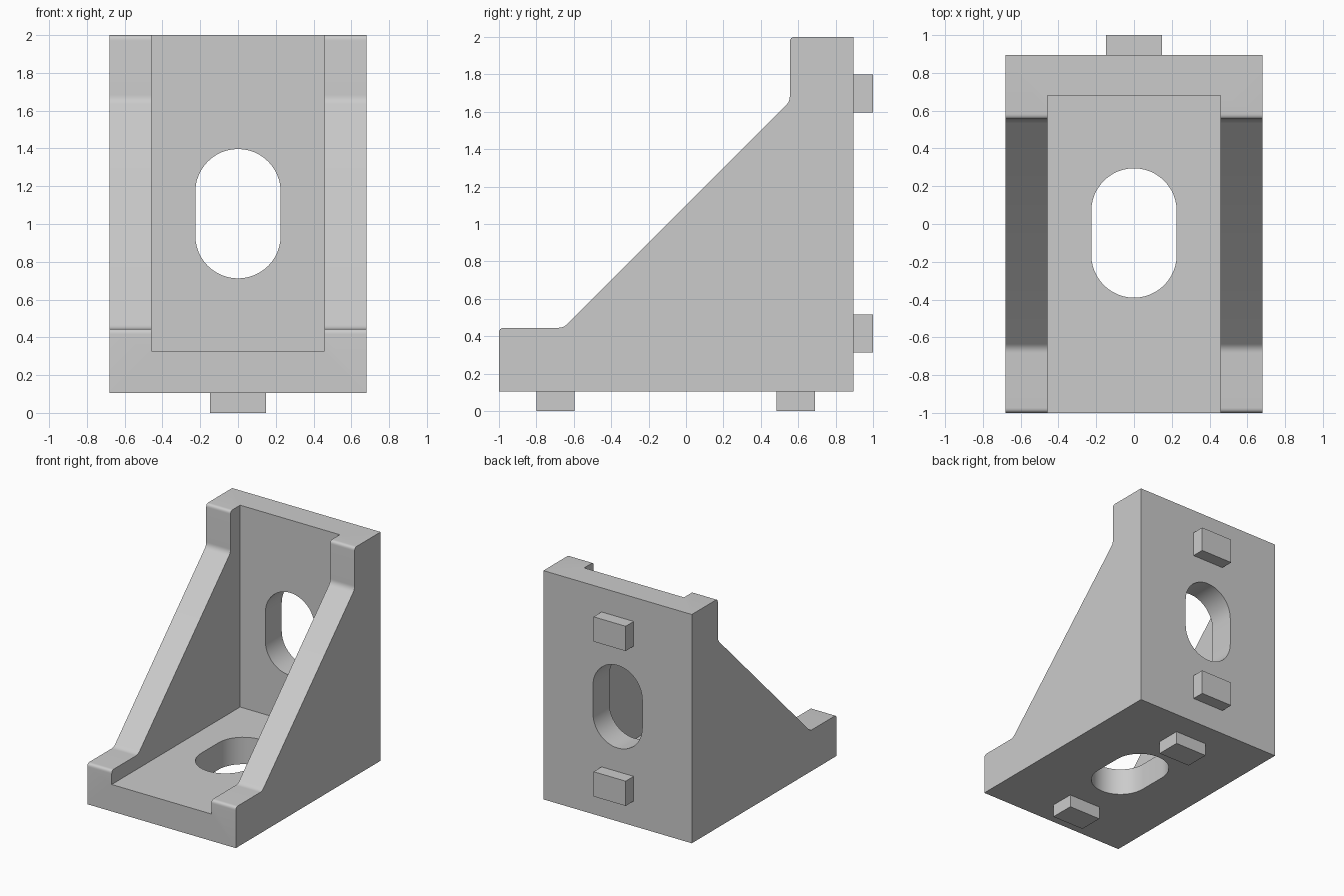
import bpy
import bmesh
from math import cos, sin, pi, radians
from mathutils import Vector

cube = bpy.data.objects.get("Cube")
if cube:
    bpy.data.objects.remove(cube, do_unlink=True)

grey = bpy.data.materials.new("cast grey")
grey.use_nodes = True
GREY = (0.6, 0.6, 0.6, 1)
grey.diffuse_color = GREY
grey.node_tree.nodes["Principled BSDF"].inputs["Base Color"].default_value = GREY

BACK, BOTTOM = 0.895, 0.105      # outer mounting planes


def prism(name, points, depth):
    """Extrude a closed loop of 3D points along a depth vector."""
    bm = bmesh.new()
    face = bm.faces.new([bm.verts.new(p) for p in points])
    ext = bmesh.ops.extrude_face_region(bm, geom=[face])["geom"]
    moved = [v for v in ext if isinstance(v, bmesh.types.BMVert)]
    bmesh.ops.translate(bm, verts=moved, vec=depth)
    bmesh.ops.recalc_face_normals(bm, faces=bm.faces)
    mesh = bpy.data.meshes.new(name)
    bm.to_mesh(mesh)
    bm.free()
    mesh.materials.append(grey)
    obj = bpy.data.objects.new(name, mesh)
    bpy.context.collection.objects.link(obj)
    return obj


def box(name, lo, hi):
    (x0, y0, z0), (x1, y1, z1) = lo, hi
    loop = [(x0, y0, z0), (x1, y0, z0), (x1, y1, z0), (x0, y1, z0)]
    return prism(name, loop, (0, 0, z1 - z0))


def rounded(points, trims, steps=6):
    """Replace each trimmed corner with a short curve."""
    out = []
    for i, (p, t) in enumerate(zip(points, trims)):
        p = Vector(p)
        if not t:
            out.append(p)
            continue
        a = p + (Vector(points[i - 1]) - p).normalized() * t
        b = p + (Vector(points[(i + 1) % len(points)]) - p).normalized() * t
        for k in range(steps + 1):
            s = k / steps
            out.append(a * (1 - s) ** 2 + p * 2 * s * (1 - s) + b * s * s)
    return out


def pill(radius, lo, hi, steps=24):
    """Oblong outline whose long axis runs from lo to hi."""
    ends = ((hi - radius, 0), (lo + radius, pi))
    return [(radius * cos(a0 + pi * k / steps), c + radius * sin(a0 + pi * k / steps))
            for c, a0 in ends for k in range(steps + 1)]


# Side silhouette of the bracket, extruded across its width
outline = rounded(
    [(-1, BOTTOM), (BACK, BOTTOM), (BACK, 2), (0.555, 2),
     (0.555, 1.655), (-0.655, 0.445), (-1, 0.445)],
    [0, 0, 0, 0.028, 0.028, 0.028, 0.028])
bracket = prism("bracket", [(-0.68, y, z) for y, z in outline], (1.36, 0, 0))

# Channel between the gussets and the two oblong bolt slots
cutters = [
    box("channel_cutter", (-0.457, -1.5, 0.328), (0.457, 0.68, 2.5)),
    prism("base_slot_cutter", [(x, y, 0) for x, y in pill(0.226, -0.39, 0.295)], (0, 0, 0.4)),
    prism("wall_slot_cutter", [(x, 0.6, z) for x, z in pill(0.226, 0.712, 1.397)], (0, 0.4, 0)),
]
bpy.context.view_layer.objects.active = bracket
for cutter in cutters:
    cutter.hide_render = True
    mod = bracket.modifiers.new("cut", 'BOOLEAN')
    mod.operation = 'DIFFERENCE'
    mod.solver = 'EXACT'
    mod.object = cutter
    bpy.ops.object.modifier_apply(modifier=mod.name)
    bpy.data.objects.remove(cutter, do_unlink=True)

bpy.ops.object.select_all(action='DESELECT')
bracket.select_set(True)
bpy.ops.object.shade_smooth_by_angle(angle=radians(30))

# Locating tabs under the base and behind the wall
for name, y in (("front_base_tab", -0.8), ("rear_base_tab", 0.485)):
    box(name, (-0.147, y, 0), (0.147, y + 0.205, BOTTOM))
for name, z in (("lower_wall_tab", 0.312), ("upper_wall_tab", 1.595)):
    box(name, (-0.147, BACK, z), (0.147, 1, z + 0.205))
